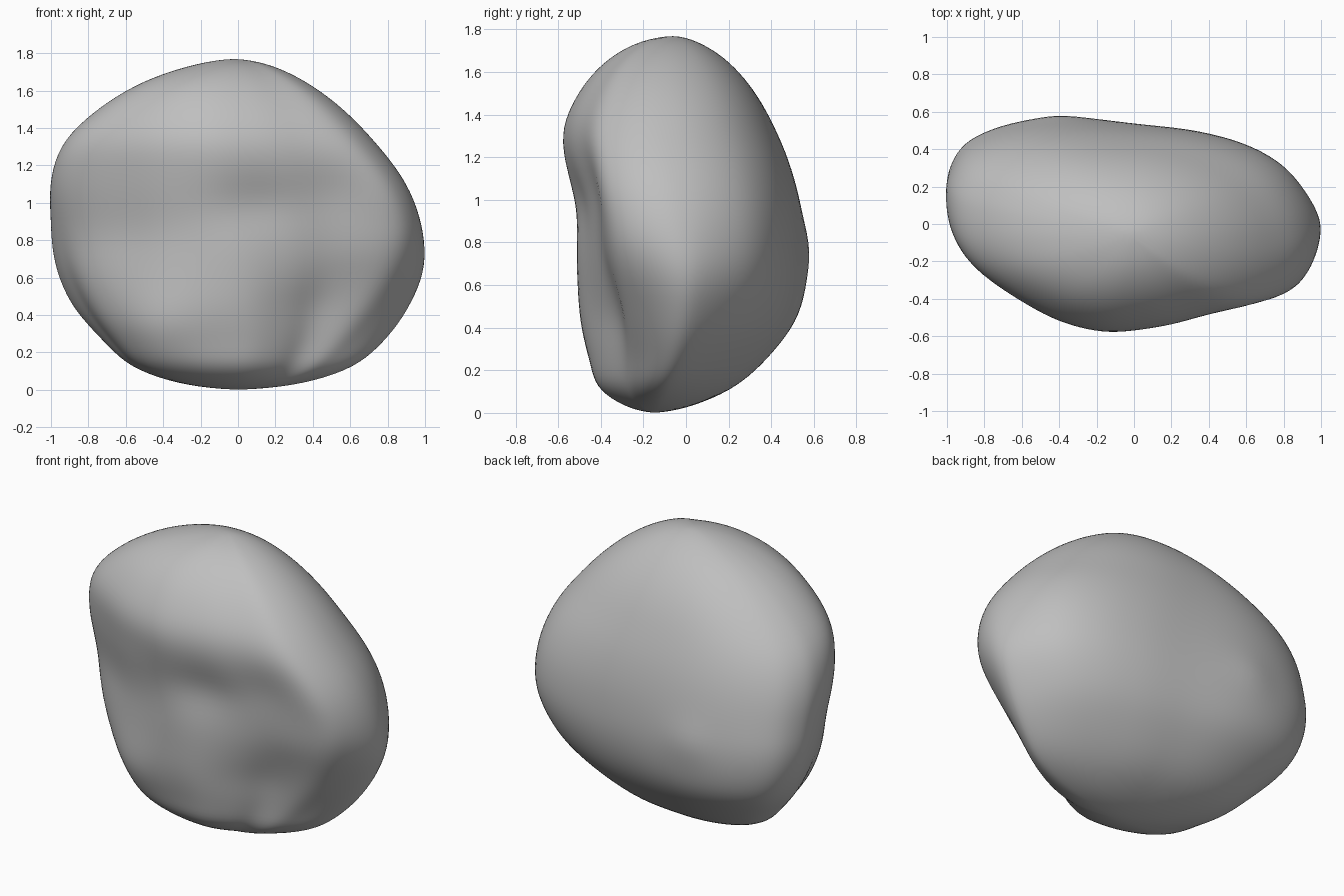
import bpy
import bmesh
import math

if "Cube" in bpy.data.objects:
    bpy.data.objects.remove(bpy.data.objects["Cube"], do_unlink=True)

HEIGHT = 1.77
RINGS, SEGMENTS = 64, 128

# Extents of the level slices, from the base to the crown at equal steps of arc
LEFT_X = [0, -.29, -.54, -.69, -.84, -.945, -.99, -1, -.93, -.74, -.5, -.23, -.02]
RIGHT_X = [0, .32, .61, .79, .925, 1.005, .98, .89, .73, .55, .355, .16, -.02]
FRONT_Y = [-.15, -.28, -.41, -.455, -.495, -.512, -.525, -.565, -.58, -.5, -.375, -.22, -.06]
BACK_Y = [-.15, .02, .215, .37, .5, .555, .55, .505, .425, .325, .2, .06, -.06]

# Lopsided outline of the widest slice, from the narrow end around the front
OUTLINE = [(-1, .17), (-.97, 0), (-.85, -.2), (-.6, -.38), (-.35, -.52),
           (-.05, -.58), (.25, -.52), (.5, -.44), (.82, -.4), (.95, -.27),
           (1, -.08), (.95, .1), (.81, .3), (.61, .43), (.35, .51),
           (.05, .55), (-.35, .58), (-.65, .54), (-.88, .44), (-.98, .3)]

# Fullness of each corner from base to crown, keyed by (is right end, is back)
CORNERS = {(False, False): [0, .06, .1, 0, -.05, .03, 0],
           (True, False): [0, -.22, -.16, .02, .04, .03, 0],
           (False, True): [0, .1, .08, .03, .04, -.02, 0],
           (True, True): [0, -.12, -.05, .01, .01, 0, 0]}

# Soft dents (negative) and swellings: x, z, width, height, amount
FRONT_LUMPS = [(.1, 1.0, .25, .14, -.04), (.5, 1.06, .18, .12, -.02),
               (.6, .75, .2, .13, .015), (.38, .42, .25, .14, -.015),
               (-.48, .3, .22, .2, .05)]
BACK_LUMPS = [(-.4, .77, .11, .1, .018)]


def spline(values, position, closed=False):
    """Smooth curve through evenly spaced values; position runs from 0 to 1."""
    count = len(values)
    spans = count if closed else count - 1
    index = min(int(position * spans), spans - 1)
    t = position * spans - index

    def pick(i):
        return values[i % count] if closed else values[max(0, min(count - 1, i))]

    a, b, c, d = (pick(index + step) for step in (-1, 0, 1, 2))
    return b + t / 2 * (c - a + t * (2 * a - 5 * b + 4 * c - d + t * (3 * (b - c) + d - a)))


def swelling(lumps, x, z):
    return sum(amount * math.exp(-((x - cx) / w) ** 2 - ((z - cz) / h) ** 2)
               for cx, cz, w, h, amount in lumps)


def slice_point(level, turn):
    """Point on the surface at a level (0 base, 1 crown) and a turn (0 to 1)."""
    z = HEIGHT / 2 * (1 - math.cos(math.pi * level))
    x0, x1, y0, y1 = (spline(side, level) for side in (LEFT_X, RIGHT_X, FRONT_Y, BACK_Y))
    u = spline([p[0] for p in OUTLINE], turn, True)
    v = spline([p[1] for p in OUTLINE], turn, True) / .58
    # Slices become plainer ovals towards the base and crown
    angle = math.atan2(v, u)
    blend = .6 * max(0, min(1, max((z - .8) / .6, 1 - z / .45)))
    u += (math.cos(angle) - u) * blend
    v += (math.sin(angle) - v) * blend
    # Corners fill out or shrink with height
    diagonal = abs(2 * u * v / (u * u + v * v)) ** 1.4
    fullness = 1 + diagonal * spline(CORNERS[u > 0, v > 0], level)
    x = (x0 + x1) / 2 + fullness * u * (x1 - x0) / 2
    y = (y0 + y1) / 2 + fullness * v * (y1 - y0) / 2
    if v < 0:
        y -= min(1, -v * 1.5) * swelling(FRONT_LUMPS, x, z)
    else:
        y += min(1, v * 1.5) * swelling(BACK_LUMPS, x, z)
    return x, y, z


# Boulder: rings of points joined by quads and closed at the base and crown
bm = bmesh.new()
rings = [[bm.verts.new(slice_point(r / RINGS, s / SEGMENTS)) for s in range(SEGMENTS)]
         for r in range(1, RINGS)]
base = bm.verts.new(slice_point(0, 0))
crown = bm.verts.new(slice_point(1, 0))
for s in range(SEGMENTS):
    n = (s + 1) % SEGMENTS
    for lower, upper in zip(rings, rings[1:]):
        bm.faces.new((lower[s], lower[n], upper[n], upper[s]))
    bm.faces.new((base, rings[0][n], rings[0][s]))
    bm.faces.new((crown, rings[-1][s], rings[-1][n]))
# Relax the surface a little so the dents and corners flow together
for _ in range(6):
    bmesh.ops.smooth_vert(bm, verts=bm.verts, factor=.5,
                          use_axis_x=True, use_axis_y=True, use_axis_z=True)
bmesh.ops.recalc_face_normals(bm, faces=bm.faces)
mesh = bpy.data.meshes.new("boulder")
bm.to_mesh(mesh)
bm.free()
mesh.shade_smooth()

# Stone colour
stone = bpy.data.materials.new("grey_stone")
stone.use_nodes = True
colour = (.52, .52, .52, 1)
stone.diffuse_color = colour
stone.node_tree.nodes["Principled BSDF"].inputs["Base Color"].default_value = colour
mesh.materials.append(stone)

boulder = bpy.data.objects.new("boulder", mesh)
bpy.context.collection.objects.link(boulder)
